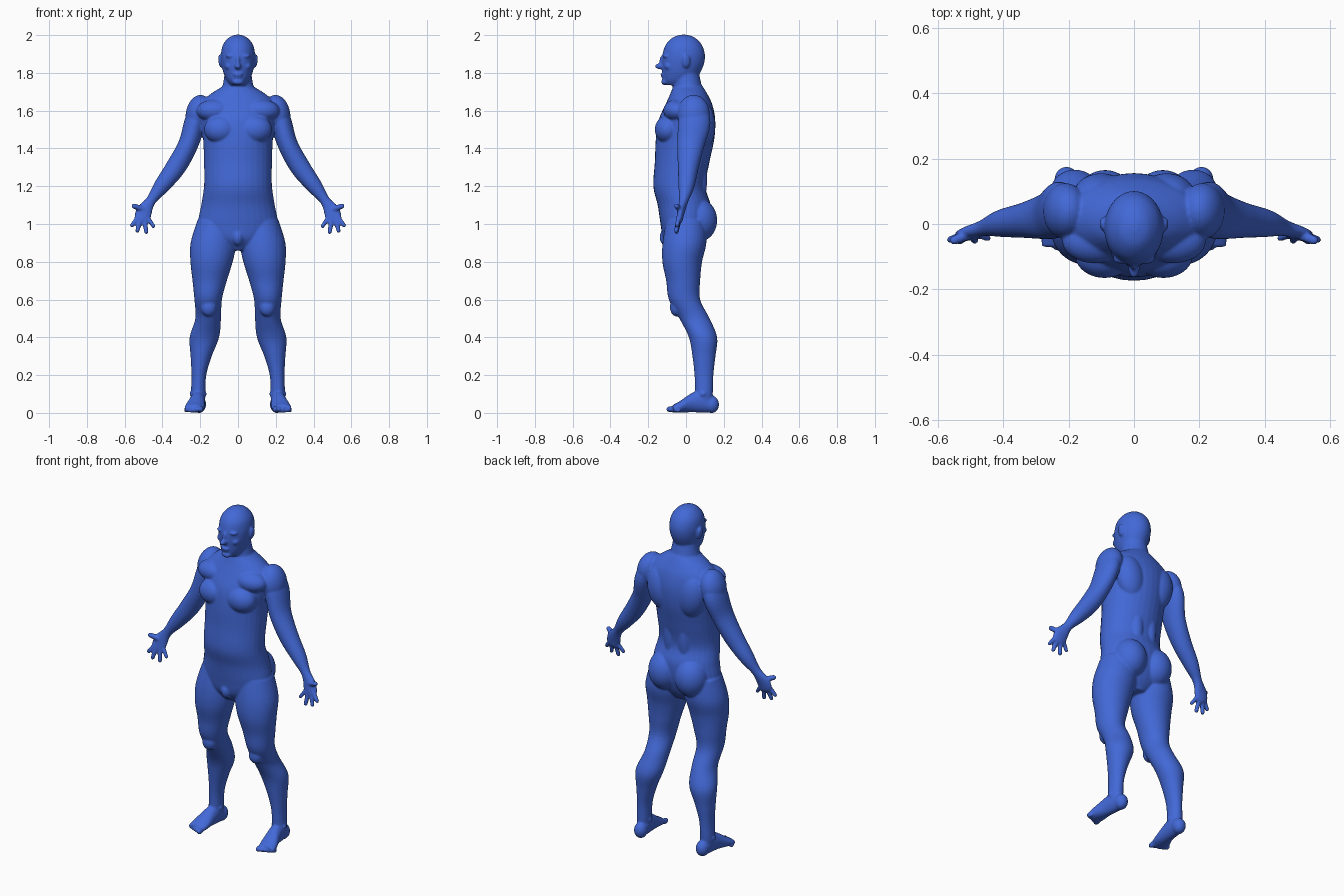
import bpy
import bmesh
import math
from mathutils import Matrix, Vector

default_cube = bpy.data.objects.get("Cube")
if default_cube:
    bpy.data.objects.remove(default_cube, do_unlink=True)

X_AXIS, Y_AXIS, Z_AXIS = Matrix.Identity(3)
RING_SIDES = 32
SUBSTEPS = 5

body_mesh = bmesh.new()


def mirror_signs(center_x):
    """Parts away from the middle are built on both sides."""
    return (1,) if center_x == 0 else (1, -1)


def smooth_path(sections):
    """Resample the sections along a Catmull-Rom curve."""
    points = [Vector(section) for section in sections]
    padded = [points[0], *points, points[-1]]
    result = []
    for before, start, end, after in zip(padded, padded[1:], padded[2:], padded[3:]):
        for step in range(SUBSTEPS):
            t = step / SUBSTEPS
            tangent_in = (end - before) * 0.5
            tangent_out = (after - start) * 0.5
            result.append(start * (2 * t**3 - 3 * t**2 + 1)
                          + tangent_in * (t**3 - 2 * t**2 + t)
                          + end * (3 * t**2 - 2 * t**3)
                          + tangent_out * (t**3 - t**2))
    result.append(points[-1])
    return result


def loft(sections, axis=None, hint=Y_AXIS):
    """Skin oval rings (x, y, z, side radius, radius along the hint axis)."""
    path = smooth_path(sections)
    for sign in mirror_signs(sections[0][0]):
        rings = []
        for index, section in enumerate(path):
            center = Vector(section[:3])
            side_radius, hint_radius = section[3], section[4]
            previous = Vector(path[max(index - 1, 0)][:3])
            following = Vector(path[min(index + 1, len(path) - 1)][:3])
            along = axis or (following - previous).normalized()
            across = (hint - along * hint.dot(along)).normalized()
            side = along.cross(across)
            ring = []
            for corner in range(RING_SIDES):
                angle = math.tau * corner / RING_SIDES
                point = (center + side * side_radius * math.cos(angle)
                         + across * hint_radius * math.sin(angle))
                point.x *= sign
                ring.append(body_mesh.verts.new(point))
            rings.append(ring)
        for lower, upper in zip(rings, rings[1:]):
            for corner in range(RING_SIDES):
                after = (corner + 1) % RING_SIDES
                body_mesh.faces.new((lower[corner], lower[after],
                                     upper[after], upper[corner]))
        body_mesh.faces.new(rings[0])
        body_mesh.faces.new(rings[-1])


def ball(center, radii, tilt=0):
    """Ellipsoid, tilted around the front-back axis and mirrored if off-centre."""
    for sign in mirror_signs(center[0]):
        place = Matrix.Translation((center[0] * sign, center[1], center[2]))
        turn = Matrix.Rotation(math.radians(tilt * sign), 4, "Y")
        scale = Matrix.Diagonal((*radii, 1))
        bmesh.ops.create_icosphere(body_mesh, subdivisions=4, radius=1,
                                   matrix=place @ turn @ scale)


def finger(base, tip, radius):
    """Slightly tapered finger with a round tip."""
    end_radius = radius * 0.85
    loft([(*base, radius, radius), (*tip, end_radius, end_radius)])
    ball(tip, (end_radius,) * 3)


# Torso, from neck base to crotch
loft([
    (0, .01, 1.73, .078, .078),
    (0, .015, 1.685, .15, .1),
    (0, .015, 1.63, .205, .125),
    (0, .005, 1.55, .2, .15),
    (0, -.005, 1.45, .185, .155),
    (0, -.02, 1.33, .18, .145),
    (0, -.035, 1.2, .18, .138),
    (0, -.01, 1.1, .195, .14),
    (0, -.005, 1, .21, .13),
    (0, -.01, .92, .17, .11),
    (0, -.01, .86, .06, .07),
], axis=Z_AXIS)

# Chest, shoulder blades, lower back and seat muscles
ball((.09, -.095, 1.5), (.09, .07, .075))
ball((.1, .085, 1.52), (.085, .07, .13), tilt=10)
ball((.045, .05, 1.25), (.05, .062, .2))
ball((.088, .065, 1.02), (.095, .1, .115))
ball((.12, -.05, 1.6), (.1, .07, .06))

# Simple groin form
ball((0, -.105, .93), (.03, .035, .045))

# Neck
loft([
    (0, -.005, 1.82, .07, .07),
    (0, .005, 1.76, .076, .072),
    (0, .01, 1.68, .095, .085),
], axis=Z_AXIS)

# Skull and jaw
loft([
    (0, -.012, 2.002, .012, .015),
    (0, -.012, 1.988, .047, .057),
    (0, -.012, 1.95, .079, .095),
    (0, -.012, 1.9, .09, .112),
    (0, -.016, 1.85, .088, .112),
    (0, -.025, 1.8, .077, .1),
    (0, -.036, 1.76, .06, .085),
    (0, -.045, 1.735, .04, .06),
], axis=Z_AXIS)

# Face details and ears
ball((0, -.135, 1.835), (.017, .03, .016))
ball((0, -.127, 1.86), (.01, .015, .032))
ball((.034, -.107, 1.889), (.032, .016, .01))
ball((.045, -.09, 1.835), (.025, .025, .02))
ball((0, -.122, 1.792), (.026, .014, .008))
ball((0, -.118, 1.779), (.022, .014, .007))
ball((0, -.11, 1.752), (.03, .022, .017))
ball((.093, 0, 1.862), (.011, .022, .036), tilt=8)

# Shoulder caps and arms down to the palm
ball((.21, .04, 1.585), (.066, .085, .1), tilt=-12)
loft([
    (.2, .04, 1.63, .05, .06),
    (.228, .045, 1.54, .056, .085),
    (.264, .025, 1.42, .053, .072),
    (.33, .012, 1.3, .053, .055),
    (.405, .002, 1.2, .042, .042),
    (.46, -.012, 1.125, .027, .025),
    (.495, -.025, 1.07, .042, .02),
    (.508, -.034, 1.025, .042, .017),
    (.512, -.038, 1.01, .03, .012),
])

# Fingers from index to little, then the thumb
finger((.525, -.036, 1.04), (.561, -.048, .993), .0135)
finger((.515, -.038, 1.03), (.533, -.052, .964), .0135)
finger((.495, -.036, 1.025), (.486, -.05, .957), .0135)
finger((.48, -.03, 1.035), (.447, -.043, .988), .0125)
finger((.495, -.028, 1.075), (.55, -.05, 1.095), .0165)

# Legs from hip to ankle
loft([
    (.115, 0, 1.02, .1, .105),
    (.13, -.008, .9, .121, .116),
    (.14, -.02, .8, .112, .105),
    (.15, -.015, .7, .091, .09),
    (.158, -.008, .6, .073, .083),
    (.158, .045, .5, .068, .08),
    (.178, .09, .4, .078, .075),
    (.195, .095, .3, .056, .061),
    (.207, .095, .2, .039, .05),
    (.211, .095, .1, .038, .047),
    (.21, .09, .05, .035, .045),
], axis=Z_AXIS)
ball((.155, -.05, .56), (.042, .035, .05))

# Ankles, heels and feet
ball((.211, .09, .1), (.046, .03, .025))
ball((.206, .135, .045), (.037, .04, .046))
loft([
    (.206, .14, .045, .043, .034),
    (.211, .08, .06, .058, .038),
    (.217, .03, .054, .051, .042),
    (.228, -.03, .033, .031, .052),
    (.233, -.07, .022, .02, .05),
], axis=-Y_AXIS, hint=X_AXIS)

# Toes, shrinking towards the outside
for toe in range(5):
    toe_size = .017 - toe * .0015
    ball((.196 + toe * .02, -.08 + toe * .009, toe_size + .002),
         (toe_size * .8, toe_size * 1.5, toe_size))

bmesh.ops.recalc_face_normals(body_mesh, faces=body_mesh.faces)
mesh = bpy.data.meshes.new("body")
body_mesh.to_mesh(mesh)
body_mesh.free()
body = bpy.data.objects.new("body", mesh)
bpy.context.collection.objects.link(body)

# Fuse all the parts into one soft skin
fuse = body.modifiers.new("fuse", "REMESH")
fuse.mode = "VOXEL"
fuse.voxel_size = .0055
fuse.use_smooth_shade = True
soften = body.modifiers.new("soften", "SMOOTH")
soften.factor = .5
soften.iterations = 6

# One plain blue for the whole figure
blue = bpy.data.materials.new("royal blue")
blue.use_nodes = True
blue.diffuse_color = (.055, .14, .68, 1)
blue.node_tree.nodes["Principled BSDF"].inputs["Base Color"].default_value = blue.diffuse_color
mesh.materials.append(blue)
